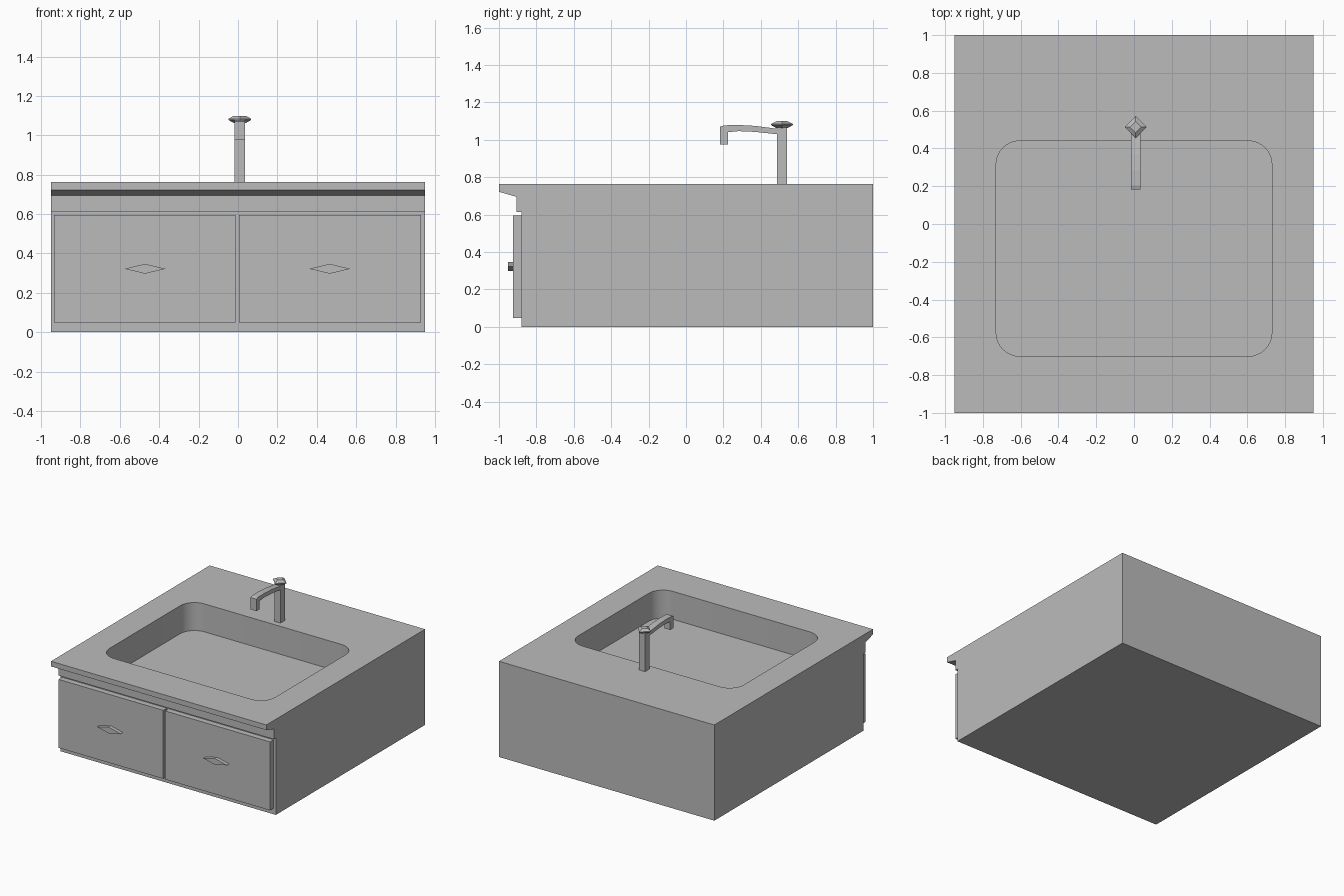
import bpy, bmesh
from math import cos, sin, pi

cube = bpy.data.objects.get("Cube")
if cube:
    bpy.data.objects.remove(cube, do_unlink=True)

grey = bpy.data.materials.new("plain grey")
grey.use_nodes = True
GREY = (0.5, 0.5, 0.5, 1)
grey.diffuse_color = GREY
grey.node_tree.nodes["Principled BSDF"].inputs["Base Color"].default_value = GREY


def loft(name, rings):
    """Closed solid through rings of points with equal counts."""
    bm = bmesh.new()
    loops = [[bm.verts.new(p) for p in ring] for ring in rings]
    n = len(loops[0])
    for a, b in zip(loops, loops[1:]):
        for i in range(n):
            j = (i + 1) % n
            bm.faces.new((a[i], a[j], b[j], b[i]))
    bm.faces.new(loops[0][::-1])
    bm.faces.new(loops[-1])
    bmesh.ops.recalc_face_normals(bm, faces=bm.faces)
    mesh = bpy.data.meshes.new(name)
    bm.to_mesh(mesh)
    bm.free()
    mesh.materials.append(grey)
    obj = bpy.data.objects.new(name, mesh)
    bpy.context.collection.objects.link(obj)
    return obj


def side_profile(name, points, x0, x1):
    """Extrude a (y, z) outline across x."""
    return loft(name, [[(x, y, z) for y, z in points] for x in (x0, x1)])


def box(name, x0, x1, y0, y1, z0, z1):
    return side_profile(name, [(y0, z0), (y1, z0), (y1, z1), (y0, z1)], x0, x1)


# Cabinet with overhanging counter lip
cabinet = side_profile("cabinet", [
    (-0.88, 0), (1, 0), (1, 0.763), (-1, 0.763),
    (-1, 0.722), (-0.905, 0.694), (-0.905, 0.613), (-0.88, 0.613)], -0.95, 0.95)

# Rounded basin cut into the counter
R, STEPS = 0.125, 8
outline = []
for k, (cx, cy) in enumerate([(0.73 - R, 0.44 - R), (R - 0.73, 0.44 - R),
                              (R - 0.73, R - 0.7), (0.73 - R, R - 0.7)]):
    for s in range(STEPS + 1):
        a = (k + s / STEPS) * pi / 2
        outline.append((cx + R * cos(a), cy + R * sin(a)))
cutter = loft("basin_cutter", [[(x, y, z) for x, y in outline] for z in (0.54, 0.9)])
cutter.hide_render = True
cut = cabinet.modifiers.new("basin", 'BOOLEAN')
cut.operation = 'DIFFERENCE'
cut.solver = 'EXACT'
cut.object = cutter
bpy.context.view_layer.objects.active = cabinet
cabinet.select_set(True)
bpy.ops.object.modifier_apply(modifier=cut.name)
bpy.data.objects.remove(cutter, do_unlink=True)
bpy.ops.object.shade_smooth_by_angle(angle=pi / 6)

# Doors with diamond handles
for side, x0, x1, hx in (("right", -0.935, -0.012, -0.472), ("left", 0.004, 0.93, 0.466)):
    box(side + "_door", x0, x1, -0.925, -0.875, 0.048, 0.594)
    diamond = [(hx - 0.104, 0.322), (hx, 0.297), (hx + 0.104, 0.322), (hx, 0.347)]
    loft(side + "_handle", [[(x, y, z) for x, z in diamond] for y in (-0.953, -0.92)])

# Tap column, arched spout and faceted knob
X0, X1 = -0.017, 0.035
box("tap_column", X0, X1, 0.486, 0.54, 0.75, 1.065)
side_profile("tap_spout", [
    (0.182, 0.975), (0.182, 1.07), (0.205, 1.077), (0.28, 1.079), (0.37, 1.074),
    (0.5, 1.057), (0.5, 1.028), (0.37, 1.042), (0.28, 1.046), (0.224, 1.04),
    (0.224, 0.975)], X0, X1)
KX, KY = 0.009, 0.513
loft("tap_knob", [[(KX + r * cos(i * pi / 2), KY + r * sin(i * pi / 2), z) for i in range(4)]
                  for z, r in ((1.062, 0.03), (1.078, 0.058), (1.084, 0.058), (1.099, 0.03))])
